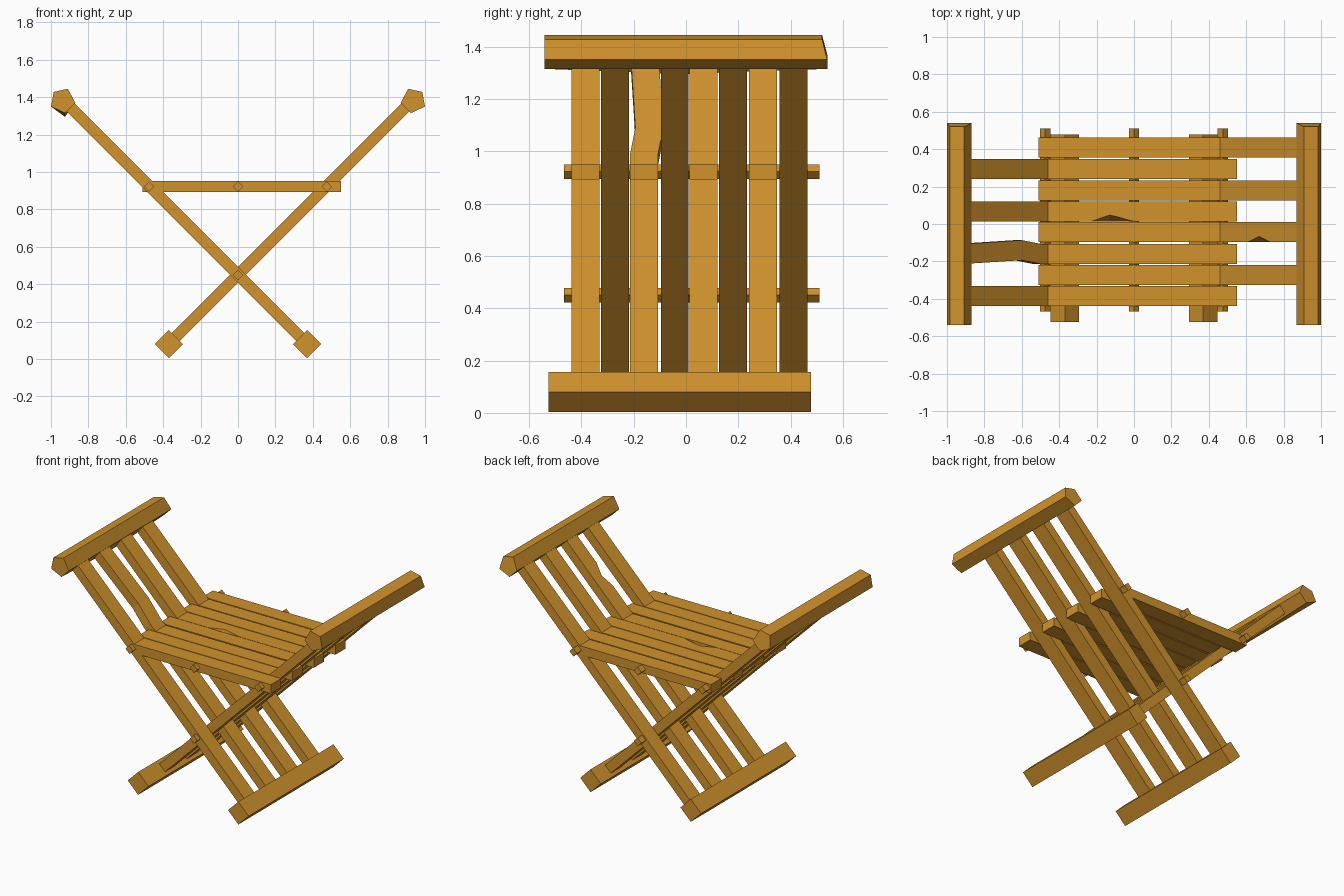
import bpy, bmesh
from mathutils import Vector

if "Cube" in bpy.data.objects:
    bpy.data.objects.remove(bpy.data.objects["Cube"], do_unlink=True)

wood = bpy.data.materials.new("golden_wood")
wood.use_nodes = True
COLOUR = (0.64, 0.29, 0.027, 1)
wood.diffuse_color = COLOUR
wood.node_tree.nodes["Principled BSDF"].inputs["Base Color"].default_value = COLOUR


def loft(name, rings):
    """Skin a list of matching rings and cap both ends."""
    bm = bmesh.new()
    rows = [[bm.verts.new(p) for p in ring] for ring in rings]
    n = len(rows[0])
    for a, b in zip(rows, rows[1:]):
        for i in range(n):
            j = (i + 1) % n
            bm.faces.new((a[i], a[j], b[j], b[i]))
    bm.faces.new(rows[0])
    bm.faces.new(rows[-1])
    bmesh.ops.recalc_face_normals(bm, faces=bm.faces)
    mesh = bpy.data.meshes.new(name)
    bm.to_mesh(mesh)
    bm.free()
    mesh.materials.append(wood)
    obj = bpy.data.objects.new(name, mesh)
    bpy.context.collection.objects.link(obj)
    return obj


def slat(name, start, end, y, stations=()):
    """Plank in the xz plane; stations are (x, sideways shift, chip in upper front edge)."""
    a, b = Vector((start[0], y, start[1])), Vector((end[0], y, end[1]))
    along = (b - a).normalized()
    up = along.cross(Vector((0, 1, 0)))
    up *= 0.03 if up.z > 0 else -0.03
    side = Vector((0, 0.0535, 0))
    rings = []
    for x, shift, chip in [(start[0], 0, 0), *stations, (end[0], 0, 0)]:
        c = a.lerp(b, (x - start[0]) / (end[0] - start[0])) + Vector((0, shift, 0))
        rings.append([c - side - up, c + side - up, c + side + up,
                      c - side + up + Vector((0, chip, 0))])
    return loft(name, rings)


def diamond_bar(name, x, z, r, y0, y1):
    """Square bar turned on its corner, running front to back."""
    loft(name, [[(x - r, y, z), (x, y, z - r), (x + r, y, z), (x, y, z + r)]
                for y in (y0, y1)])


# Crossing slats and seat slats, interleaved along the depth
RIGHT_YS = [-0.385, -0.16, 0.067, 0.295]
LEFT_YS = [-0.272, -0.043, 0.18, 0.41]
for i, (ya, yb) in enumerate(zip(RIGHT_YS, LEFT_YS)):
    warp = [(-0.62, 0.02, 0), (-0.52, 0, 0)] if i == 1 else []
    chip = [(0.63, 0, 0), (0.69, 0, 0.03), (0.75, 0, 0)] if i == 1 else []
    split = [(-0.23, 0, 0), (-0.13, 0, 0.035), (0, 0, 0)] if i == 2 else []
    slat(f"right_back_slat_{i}", (-0.93, 1.38), (0.37, 0.08), ya, warp)
    slat(f"left_back_slat_{i}", (-0.37, 0.08), (0.93, 1.38), yb, chip)
    slat(f"seat_slat_long_left_{i}", (-0.47, 0.922), (0.55, 0.922), ya, split)
    slat(f"seat_slat_long_right_{i}", (-0.51, 0.922), (0.47, 0.922), yb)

# Pivot rods
for name, x, z in (("cross_rod", 0, 0.45), ("seat_middle_rod", 0, 0.922),
                   ("seat_right_rod", -0.475, 0.922), ("seat_left_rod", 0.475, 0.922)):
    diamond_bar(name, x, z, 0.028, -0.467, 0.51)

# Foot rails and hand-hewn arm rails
SECTION = [(0.87, 1.37), (0.91, 1.445), (0.985, 1.428), (1.0, 1.35), (0.925, 1.315)]
for name, s in (("left", 1), ("right", -1)):
    diamond_bar(f"{name}_foot_rail", s * 0.37, 0.08, 0.076, -0.525, 0.478)
    rings = []
    for y, sag, pull in ((-0.54, 0, 0), (-0.02, 0.02 if s < 0 else 0, 0), (0.54, 0, 0.02)):
        rings.append([(s * x, y - (pull if z > 1.4 else 0), z - (sag if z < 1.33 else 0))
                      for x, z in SECTION])
    loft(f"{name}_arm_rail", rings)
